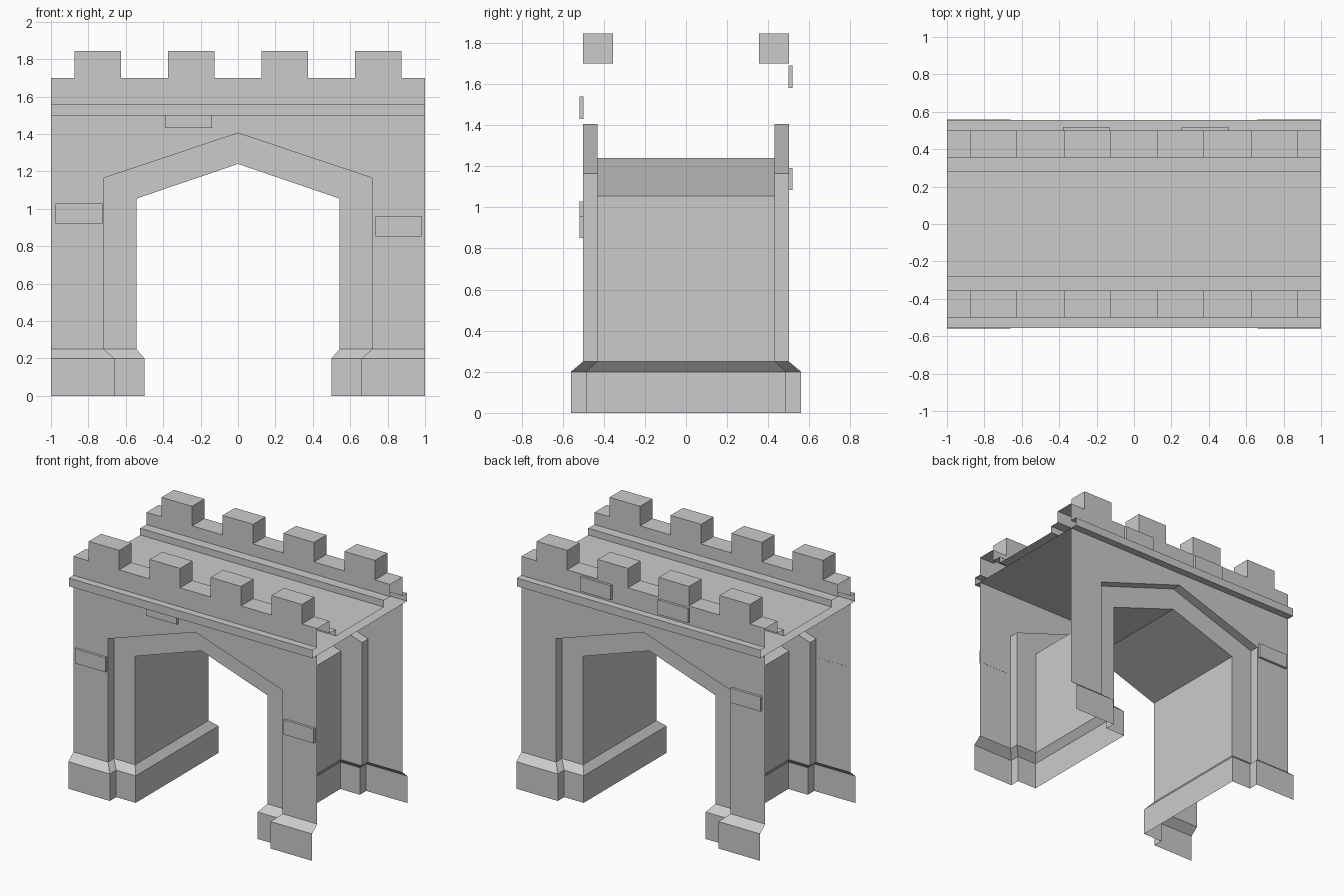
import bpy

if "Cube" in bpy.data.objects:
    bpy.data.objects.remove(bpy.data.objects["Cube"])

def at_y(pts, y):
    return [(x, y, z) for x, z in pts]

def at_z(pts, z):
    return [(x, y, z) for x, y in pts]

def at_x(pts, x):
    return [(x, y, z) for y, z in pts]

def strip(a, b):
    """Quads joining two point rows."""
    return [(a[i], a[i + 1], b[i + 1], b[i]) for i in range(len(a) - 1)]

def quarter(name, quads):
    """Object from quads of the front right quarter, mirrored over x and y."""
    verts = [p for q in quads for p in q]
    faces = [tuple(range(4 * i, 4 * i + 4)) for i in range(len(quads))]
    me = bpy.data.meshes.new(name)
    me.from_pydata(verts, [], faces)
    ob = bpy.data.objects.new(name, me)
    bpy.context.collection.objects.link(ob)
    weld = ob.modifiers.new("weld", 'WELD')
    weld.merge_threshold = 0.0005
    mir = ob.modifiers.new("mirror", 'MIRROR')
    mir.use_axis = (True, True, False)
    return ob

WALL, FRAME = -0.5, -0.43
outline = [(0, 1.5), (1, 1.5), (1, 0.25)]
arch_out = [(0, 1.405), (0.717, 1.165), (0.717, 0.25)]
arch_in = [(0, 1.24), (0.543, 1.055), (0.543, 0.25)]

# Walls with the arch opening; ends at x = +-1 stay open
quarter("gate_wall", strip(at_y(arch_out, WALL), at_y(outline, WALL)))

# Recessed arch surround and its reveal
quarter("arch_surround",
        strip(at_y(arch_in, FRAME), at_y(arch_out, FRAME)) +
        strip(at_y(arch_out, FRAME), at_y(arch_out, WALL)))

# Passage lining
quarter("passage", strip(at_y(arch_in, 0), at_y(arch_in, FRAME)))

# Plinth with sloped top following the wall steps
top = [(1, WALL), (0.717, WALL), (0.717, FRAME), (0.543, FRAME), (0.543, 0)]
low = [(1, -0.56), (0.66, -0.56), (0.66, -0.485), (0.5, -0.485), (0.5, 0)]
quarter("plinth", strip(at_z(top, 0.25), at_z(low, 0.2)) +
        strip(at_z(low, 0.2), at_z(low, 0)))

# Cornice, walkway and crenellated parapet as one stepped sweep along x
def section(t):
    return [(0, 1.5), (-0.555, 1.5), (-0.555, 1.56), (WALL, 1.56), (WALL, t),
            (-0.355, t), (-0.355, 1.61), (-0.282, 1.61), (-0.282, 1.56), (0, 1.56)]

LOW, HIGH = 1.7, 1.845
breaks = [0, 0.125, 0.375, 0.625, 0.875, 1]
quads = []
for i in range(5):
    x0, x1 = breaks[i], breaks[i + 1]
    prof = section(HIGH if i % 2 else LOW)
    quads += strip(at_x(prof, x1), at_x(prof, x0))
    if i < 4:  # merlon flank
        side = [(x1, WALL, LOW), (x1, -0.355, LOW), (x1, -0.355, HIGH), (x1, WALL, HIGH)]
        quads.append(tuple(side if i % 2 else side[::-1]))
quarter("battlement", quads)

# Protruding bricks: centre x, centre z, side of the wall
bricks = [(-0.265, 1.485, -1), (-0.85, 0.975, -1), (0.86, 0.905, -1),
          (-0.255, 1.635, 1), (0.38, 1.635, 1), (-0.85, 1.138, 1)]
for x, z, s in bricks:
    bpy.ops.mesh.primitive_cube_add(size=1, location=(x, s * 0.509, z))
    ob = bpy.context.object
    ob.name = "loose_brick"
    ob.scale = (0.25, 0.02, 0.108)
